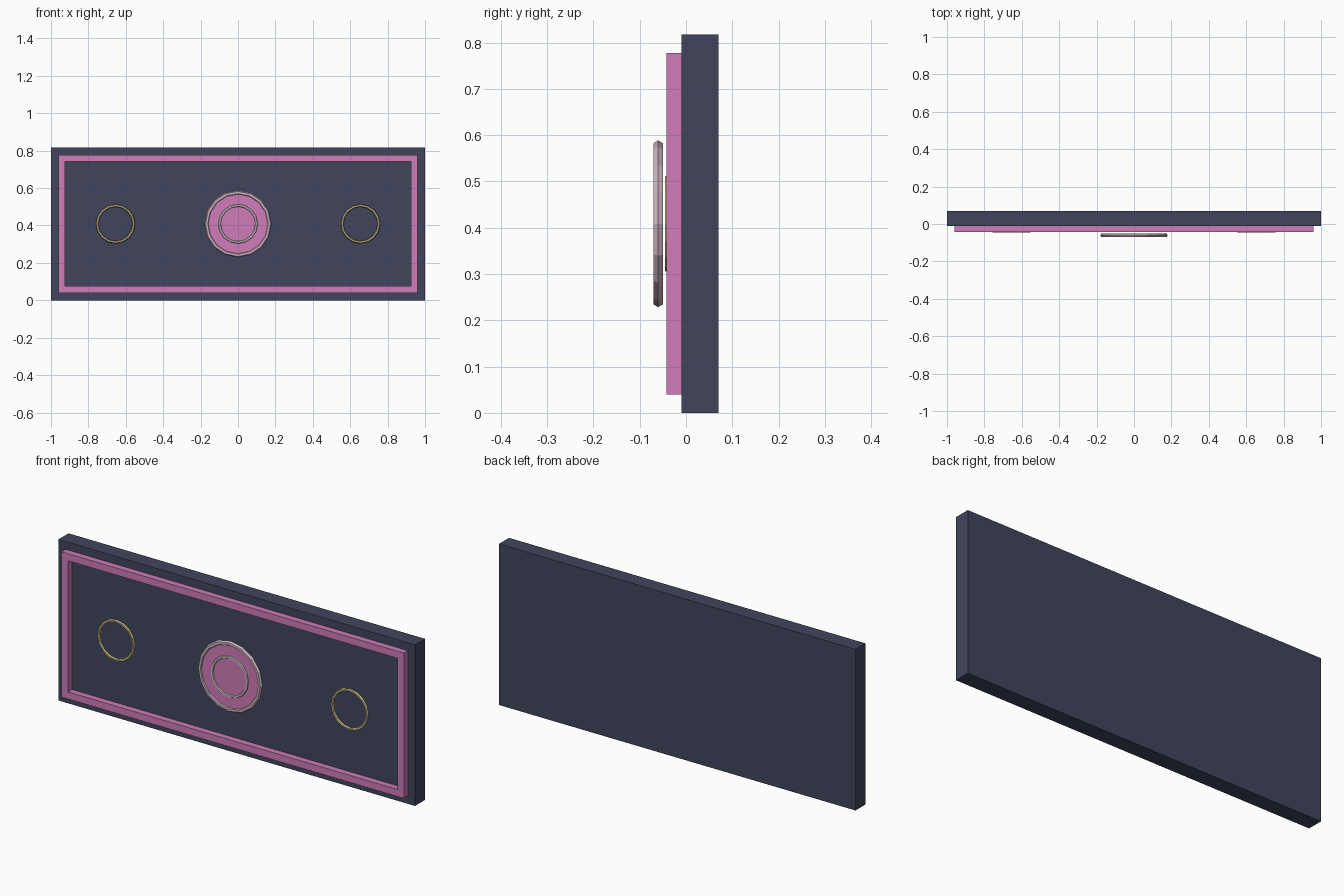
import bpy
from math import pi

if "Cube" in bpy.data.objects:
    bpy.data.objects.remove(bpy.data.objects["Cube"])

W, H = 2.0, 0.817
MID = H / 2


def material(name, color):
    m = bpy.data.materials.new(name)
    m.diffuse_color = (*color, 1)
    m.use_nodes = True
    m.node_tree.nodes["Principled BSDF"].inputs["Base Color"].default_value = m.diffuse_color
    return m


NAVY = material("navy", (0.053, 0.06, 0.107))
PINK = material("pink", (0.62, 0.2, 0.48))
GOLD = material("gold", (0.65, 0.54, 0.27))
PALE = material("pale_rose", (0.6, 0.45, 0.54))
SILVER = material("silver", (0.6, 0.58, 0.6))


def finish(name, mat):
    ob = bpy.context.object
    ob.name = name
    ob.data.materials.append(mat)
    return ob


def box(name, x0, x1, y0, y1, z0, z1, mat):
    bpy.ops.mesh.primitive_cube_add(
        size=1, location=((x0 + x1) / 2, (y0 + y1) / 2, (z0 + z1) / 2))
    bpy.context.object.scale = (x1 - x0, y1 - y0, z1 - z0)
    bpy.ops.object.transform_apply(location=False, rotation=False, scale=True)
    return finish(name, mat)


def ring(name, x, y, major, minor, mat):
    bpy.ops.mesh.primitive_torus_add(
        major_segments=16, minor_segments=6, major_radius=major,
        minor_radius=minor, location=(x, y, MID), rotation=(pi / 2, 0, 0))
    return finish(name, mat)


# Back panel
box("panel", -W / 2, W / 2, -0.01, 0.07, 0, H, NAVY)

# Raised border made of four bars
X, Z0, Z1, B = 0.96, 0.04, 0.777, 0.036
FY, BY = -0.0425, -0.01
box("border_bottom", -X, X, FY, BY, Z0, Z0 + B, PINK)
box("border_top", -X, X, FY, BY, Z1 - B, Z1, PINK)
box("border_left", -X, -X + B, FY, BY, Z0 + B, Z1 - B, PINK)
box("border_right", X - B, X, FY, BY, Z0 + B, Z1 - B, PINK)

# Gold side rings
for side, s in (("left", -1), ("right", 1)):
    ring(f"{side}_ring", s * 0.655, -0.039, 0.098, 0.0075, GOLD)

# Central medallion: disc, rim and inner ring
bpy.ops.mesh.primitive_cylinder_add(
    vertices=16, radius=0.168, depth=0.01, location=(0, -0.06, MID),
    rotation=(pi / 2, 0, 0))
finish("medallion_disc", PINK)
ring("medallion_rim", 0, -0.06, 0.168, 0.012, PALE)
ring("medallion_inner_ring", 0, -0.0625, 0.099, 0.008, SILVER)
